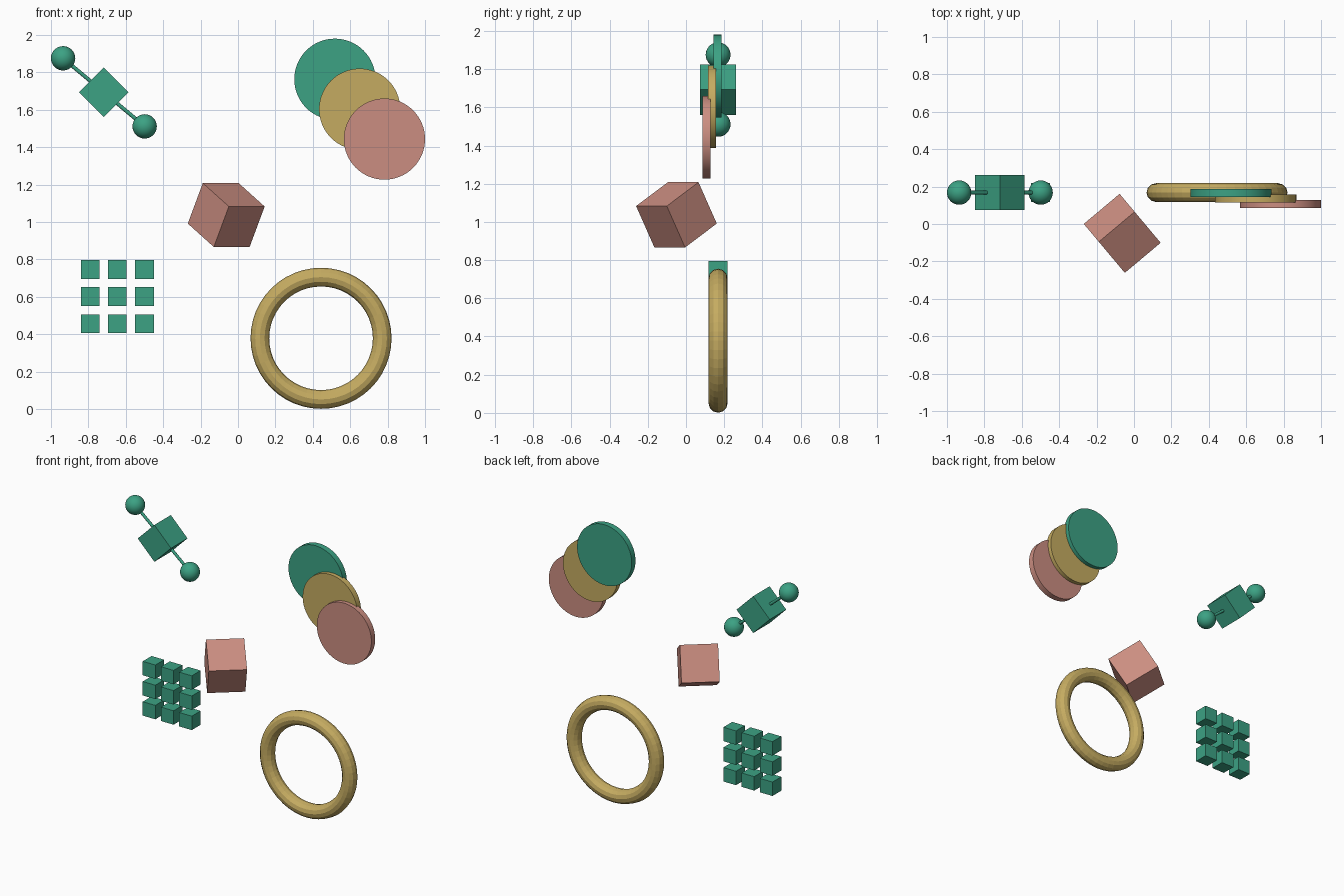
import bpy
import math
from mathutils import Vector

default_cube = bpy.data.objects.get("Cube")
if default_cube:
    bpy.data.objects.remove(default_cube, do_unlink=True)


def make_material(name, color):
    mat = bpy.data.materials.new(name)
    mat.use_nodes = True
    mat.diffuse_color = (*color, 1)
    mat.node_tree.nodes["Principled BSDF"].inputs["Base Color"].default_value = (*color, 1)
    return mat


green = make_material("sea green", (0.045, 0.36, 0.23))
gold = make_material("sand gold", (0.56, 0.41, 0.12))
pink = make_material("dusty pink", (0.60, 0.27, 0.22))

DEPTH = 0.168  # y of the row of shapes
FACING = (math.pi / 2, 0, 0)  # turns a z axis to the front


def finish(name, mat, smooth=False):
    obj = bpy.context.object
    obj.name = obj.data.name = name
    obj.data.materials.append(mat)
    if smooth:
        bpy.ops.object.shade_smooth_by_angle(angle=math.radians(35))
    return obj


def box(name, mat, size, center, rotation=(0, 0, 0)):
    bpy.ops.mesh.primitive_cube_add(size=size, location=center, rotation=rotation)
    return finish(name, mat)


# Barbell: two balls joined by a thin rod through a turned block
ball_a = Vector((-0.935, DEPTH, 1.875))
ball_b = Vector((-0.499, DEPTH, 1.511))
middle = (ball_a + ball_b) / 2
for name, spot in (("upper_ball", ball_a), ("lower_ball", ball_b)):
    bpy.ops.mesh.primitive_uv_sphere_add(segments=32, ring_count=16, radius=0.065, location=spot)
    finish(name, green, True)
span = ball_b - ball_a
bpy.ops.mesh.primitive_cylinder_add(vertices=16, radius=0.01, depth=span.length, location=middle,
                                    rotation=span.to_track_quat('Z', 'Y').to_euler())
finish("connecting_rod", green, True)
box("turned_block", green, 0.187, middle, (0, math.radians(45), 0))

# Three overlapping discs stepping forward, right and down
for i, (name, mat) in enumerate((("back_disc", green), ("middle_disc", gold), ("front_disc", pink))):
    spot = (0.518 + 0.1325 * i, 0.165 - 0.0285 * i, 1.763 - 0.16 * i)
    bpy.ops.mesh.primitive_cylinder_add(vertices=64, radius=0.217, depth=0.043,
                                        location=spot, rotation=FACING)
    finish(name, mat, True)

# Tilted cube
box("tilted_cube", pink, 0.25, (-0.063, -0.05, 1.037), (math.radians(30), 0, math.radians(40)))

# Grid of small cubes
for row in range(3):
    for col in range(3):
        box(f"grid_cube_{row + 1}_{col + 1}", green, 0.1,
            (-0.645 + 0.145 * (col - 1), DEPTH, 0.601 + 0.145 * (row - 1)))

# Ring
bpy.ops.mesh.primitive_torus_add(major_segments=48, minor_segments=12, major_radius=0.327,
                                 minor_radius=0.05, location=(0.444, DEPTH, 0.378), rotation=FACING)
finish("ring", gold)
